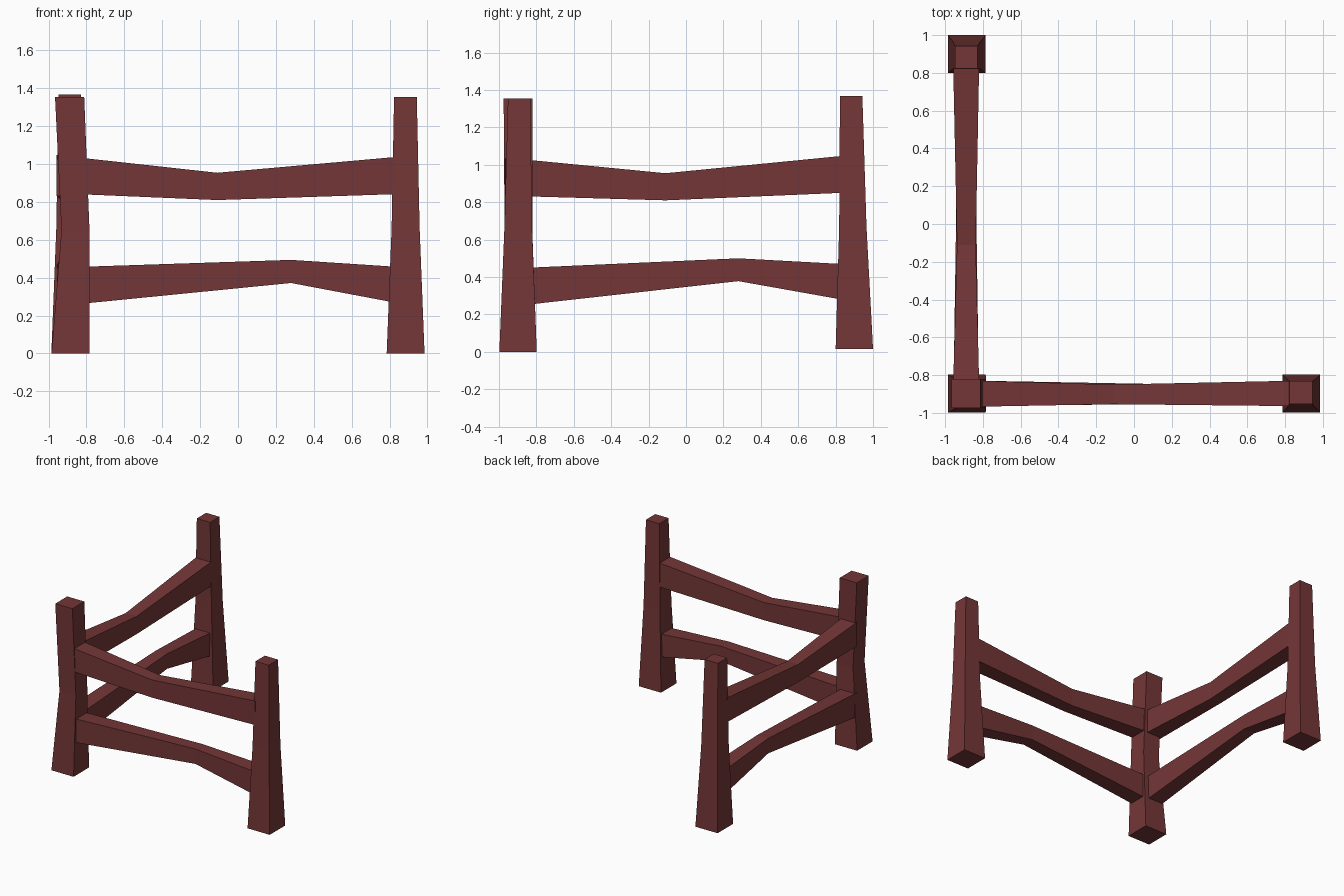
import bpy, bmesh

if "Cube" in bpy.data.objects:
    bpy.data.objects.remove(bpy.data.objects["Cube"])

mat = bpy.data.materials.new("red_brown_wood")
mat.diffuse_color = (0.175, 0.037, 0.038, 1)
mat.use_nodes = True
mat.node_tree.nodes["Principled BSDF"].inputs["Base Color"].default_value = mat.diffuse_color


def loft(name, rings):
    """Skin a list of four-cornered rings into a closed flat-shaded solid."""
    bm = bmesh.new()
    vs = [[bm.verts.new(p) for p in ring] for ring in rings]
    for a, b in zip(vs, vs[1:]):
        for i in range(4):
            j = (i + 1) % 4
            bm.faces.new((a[i], a[j], b[j], b[i]))
    bm.faces.new(vs[0])
    bm.faces.new(vs[-1])
    bmesh.ops.recalc_face_normals(bm, faces=bm.faces)
    me = bpy.data.meshes.new(name)
    bm.to_mesh(me)
    bm.free()
    me.materials.append(mat)
    ob = bpy.data.objects.new(name, me)
    bpy.context.collection.objects.link(ob)


def post(name, sections):
    """Sections: (z, centre x, centre y, half width)."""
    loft(name, [[(x - h, y - h, z), (x + h, y - h, z), (x + h, y + h, z), (x - h, y + h, z)]
                for z, x, y, h in sections])


def rail(name, axis, sections):
    """Sections: (distance along axis, side min, side max, z min, z max)."""
    rings = []
    for t, s0, s1, z0, z1 in sections:
        ring = [(t, s0, z0), (t, s1, z0), (t, s1, z1), (t, s0, z1)]
        rings.append([(s, t, z) if axis == "y" else (t, s, z) for t, s, z in ring])
    loft(name, rings)


# Tapered posts; the corner one is pinched sideways at mid height
post("right_post", [(0, .885, -.898, .1), (.66, .885, -.897, .074), (1.355, .884, -.892, .06)])
post("back_post", [(.014, -.885, .9, .1), (.67, -.886, .892, .073), (1.368, -.888, .883, .06)])
post("corner_post", [(0, -.885, -.898, .1), (.65, -.858, -.896, .074), (1.355, -.889, -.898, .077)])

# Front rails
rail("front_upper_rail", "x", [(-.82, -.967, -.83, .84, 1.032),
                               (-.11, -.954, -.85, .81, .954),
                               (.83, -.964, -.83, .841, 1.037)])
rail("front_lower_rail", "x", [(-.81, -.965, -.83, .264, .458),
                               (.28, -.95, -.85, .372, .494),
                               (.83, -.963, -.83, .268, .458)])

# Side rails
rail("side_upper_rail", "y", [(-.84, -.957, -.82, .831, 1.026),
                              (-.11, -.937, -.838, .81, .955),
                              (.83, -.957, -.82, .85, 1.047)])
rail("side_lower_rail", "y", [(-.84, -.955, -.822, .253, .45),
                              (.28, -.938, -.838, .378, .5),
                              (.83, -.955, -.822, .28, .47)])
